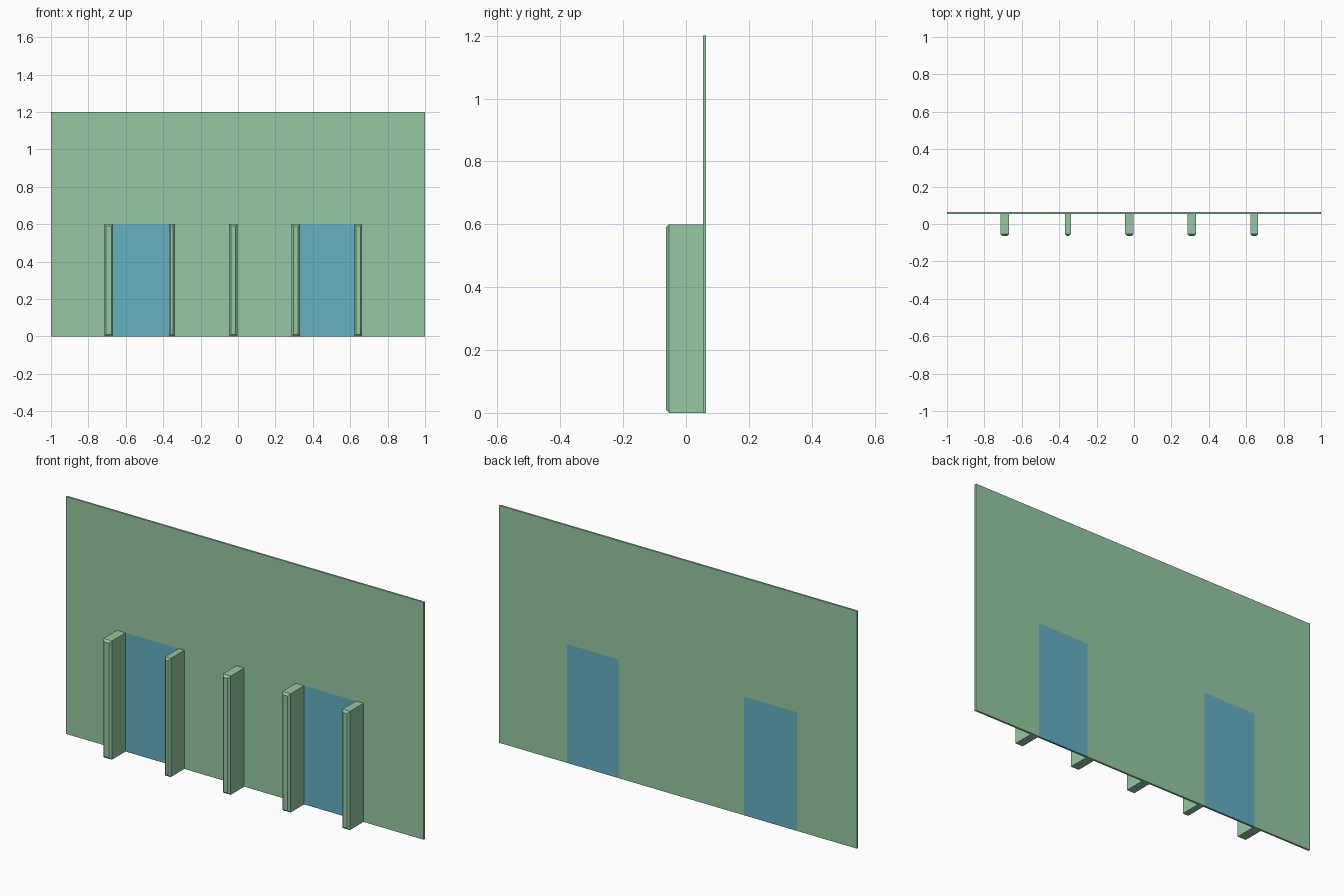
import bpy, bmesh

if "Cube" in bpy.data.objects:
    bpy.data.objects.remove(bpy.data.objects["Cube"])

DEPTH = 0.064      # half of the overall depth
WALL_Y = 0.054     # front face of the wall
HEIGHT = 1.2
DOOR_H = 0.6
CHAMFER = 0.01


def material(name, color):
    m = bpy.data.materials.new(name)
    m.diffuse_color = color
    m.use_nodes = True
    m.node_tree.nodes["Principled BSDF"].inputs["Base Color"].default_value = m.diffuse_color
    return m


green = material("painted_green", (0.30, 0.58, 0.36, 1))
blue = material("door_blue", (0.13, 0.44, 0.54, 1))


def finish(name, bm, mat):
    bmesh.ops.recalc_face_normals(bm, faces=bm.faces)
    mesh = bpy.data.meshes.new(name)
    bm.to_mesh(mesh)
    bm.free()
    mesh.materials.append(mat)
    obj = bpy.data.objects.new(name, mesh)
    bpy.context.collection.objects.link(obj)
    return obj


def extruded_panel(name, outline, mat):
    """Extrude an (x, z) outline through the wall thickness."""
    bm = bmesh.new()
    face = bm.faces.new([bm.verts.new((x, WALL_Y, z)) for x, z in outline])
    ext = bmesh.ops.extrude_face_region(bm, geom=[face], use_keep_orig=True)
    verts = [v for v in ext["geom"] if isinstance(v, bmesh.types.BMVert)]
    bmesh.ops.translate(bm, verts=verts, vec=(0, DEPTH - WALL_Y, 0))
    return finish(name, bm, mat)


def pillar(name, x0, x1):
    """Upright fin with all edges of its front face chamfered."""
    bm = bmesh.new()
    c = CHAMFER
    sections = [(WALL_Y, 0), (-DEPTH + c, 0), (-DEPTH, c)]
    rings = [[bm.verts.new(p) for p in (
        (x0 + i, y, i), (x1 - i, y, i),
        (x1 - i, y, DOOR_H - i), (x0 + i, y, DOOR_H - i))]
        for y, i in sections]
    for a, b in zip(rings, rings[1:]):
        for k in range(4):
            n = (k + 1) % 4
            bm.faces.new((a[k], a[n], b[n], b[k]))
    bm.faces.new(rings[0])
    bm.faces.new(rings[-1])
    return finish(name, bm, green)


# Wall with two doorways, and the flush doors that fill them
doorways = [(-0.667, -0.37), (0.332, 0.622)]
outline = [(-1, 0)]
for a, b in doorways:
    outline += [(a, 0), (a, DOOR_H), (b, DOOR_H), (b, 0)]
outline += [(1, 0), (1, HEIGHT), (-1, HEIGHT)]
extruded_panel("wall", outline, green)
for side, (a, b) in zip(("left", "right"), doorways):
    extruded_panel(side + "_door", [(a, 0), (b, 0), (b, DOOR_H), (a, DOOR_H)], blue)

# Row of five pillars in front of the wall
spans = [(-0.715, -0.667), (-0.37, -0.338), (-0.047, -0.003),
         (0.286, 0.332), (0.622, 0.664)]
for i, (a, b) in enumerate(spans, 1):
    pillar(f"pillar_{i}", a, b)
